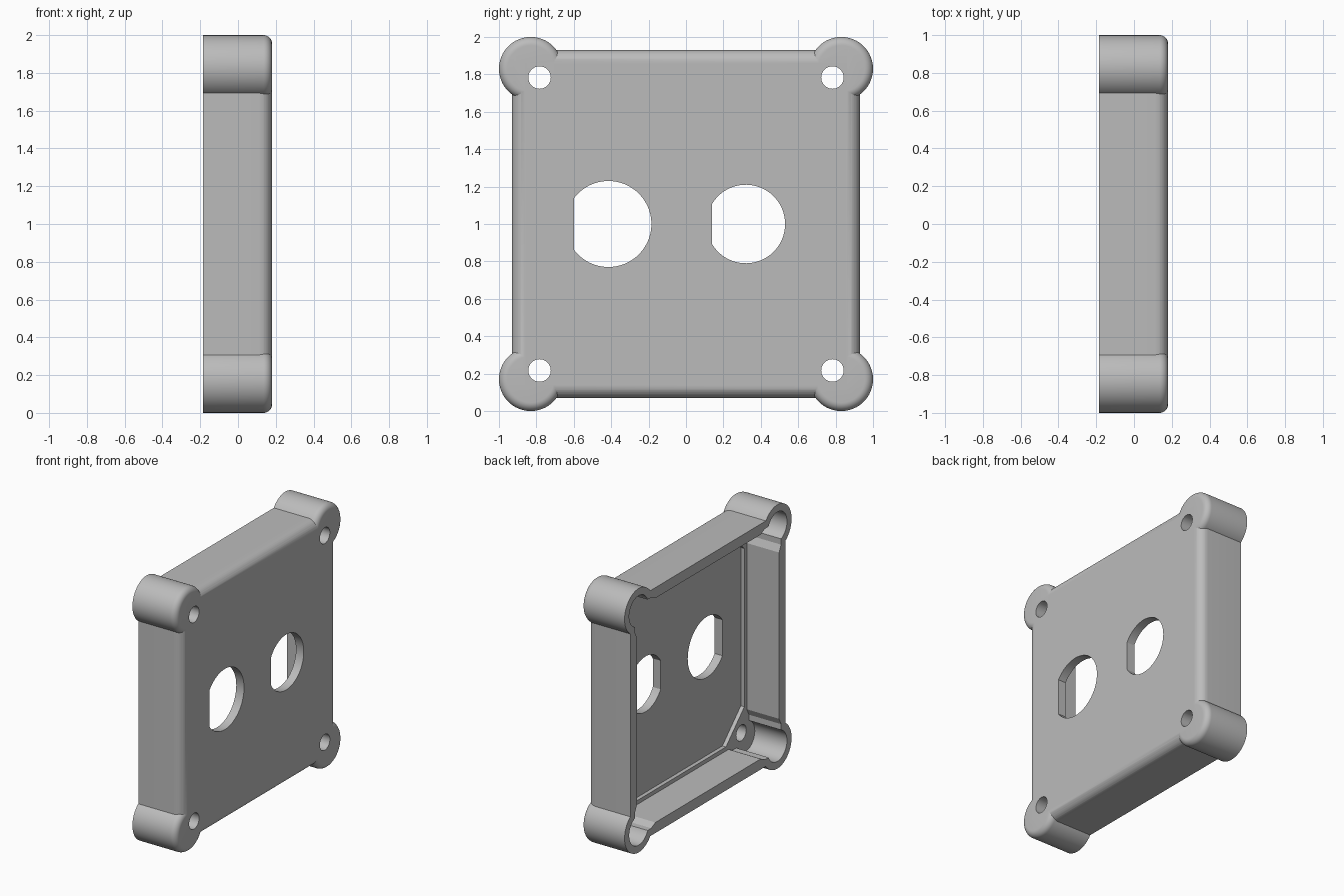
import bpy, bmesh, math

cube = bpy.data.objects.get("Cube")
if cube:
    bpy.data.objects.remove(cube, do_unlink=True)

BACK, FACE = -0.185, 0.18      # open rim and closed face along x
LEDGE, FLOOR = 0.085, 0.115    # inner levels
CORNER = 0.83                  # corner boss centres
SIGNS = [(a, b) for a in (-1, 1) for b in (-1, 1)]

grey = bpy.data.materials.new("plain grey")
grey.use_nodes = True
colour = (0.5, 0.5, 0.5, 1)
grey.diffuse_color = colour
grey.node_tree.nodes["Principled BSDF"].inputs["Base Color"].default_value = colour


def loft(name, rings):
    """Solid through rings of (y, z) points, each at its own x."""
    bm = bmesh.new()
    loops = [[bm.verts.new((x, y, z + 1)) for y, z in pts] for x, pts in rings]
    for a, b in zip(loops, loops[1:]):
        for i in range(len(a)):
            j = (i + 1) % len(a)
            bm.faces.new((a[i], a[j], b[j], b[i]))
    bm.faces.new(loops[0][::-1])
    bm.faces.new(loops[-1])
    bmesh.ops.recalc_face_normals(bm, faces=bm.faces)
    mesh = bpy.data.meshes.new(name)
    bm.to_mesh(mesh)
    bm.free()
    mesh.materials.append(grey)
    obj = bpy.data.objects.new(name, mesh)
    bpy.context.collection.objects.link(obj)
    return obj


def circle(y, z, r, n=64):
    return [(y + r * math.cos(2 * math.pi * i / n), z + r * math.sin(2 * math.pi * i / n))
            for i in range(n)]


def square(h):
    return [(-h, -h), (h, -h), (h, h), (-h, h)]


def flatted(y, r, flat):
    """Circle cut off by a straight edge at y = flat."""
    a = math.acos((flat - y) / r)
    return [(y + r * math.cos(t), r * math.sin(t))
            for t in (-a + 2 * a * i / 64 for i in range(65))]


def octagon(h, c):
    return [(-c, -h), (c, -h), (h, -c), (h, c), (c, h), (-c, h), (-h, c), (-h, -c)]


def rounded(outline, radius, steps=8):
    """Rings from the rim to the face, with a fillet around the face."""
    rings = [(BACK, outline(0))]
    for i in range(steps + 1):
        t = math.pi / 2 * i / steps
        rings.append((FACE - radius + radius * math.sin(t), outline(radius * (1 - math.cos(t)))))
    return rings


def combine(target, tool, operation):
    mod = target.modifiers.new("combine", "BOOLEAN")
    mod.operation, mod.solver, mod.object = operation, "EXACT", tool
    bpy.context.view_layer.objects.active = target
    bpy.ops.object.modifier_apply(modifier=mod.name)
    bpy.data.objects.remove(tool, do_unlink=True)


# Outer shell with round corner bosses
cover = loft("cover", rounded(lambda d: square(0.93 - d), 0.07))
for a, b in SIGNS:
    boss = loft("corner_boss", rounded(
        lambda d: circle(a * CORNER, b * CORNER, 0.17 - d), 0.045))
    combine(cover, boss, "UNION")

# Hollow inside: main cavity, wall thinning at the corners, round boss cavities
cavity = loft("cavity", [(BACK - 0.1, square(0.85)), (LEDGE, square(0.85))])
for a, b in SIGNS:
    relief = [(a * 0.5, b * 0.5), (a * 0.5, b * 0.85), (a * 0.63, b * 0.85),
              (a * 0.68, b * 0.875), (a * 0.875, b * 0.875), (a * 0.875, b * 0.68),
              (a * 0.85, b * 0.63), (a * 0.85, b * 0.5)]
    combine(cavity, loft("corner_relief", [(BACK - 0.1, relief), (LEDGE, relief)]), "UNION")
    bore = circle(a * CORNER, b * CORNER, 0.115)
    combine(cavity, loft("boss_cavity", [(BACK - 0.1, bore), (LEDGE, bore)]), "UNION")
combine(cover, cavity, "DIFFERENCE")

# Recessed floor, leaving a ledge and triangular corner pads
floor = octagon(0.82, 0.6)
combine(cover, loft("floor_recess", [(0, floor), (FLOOR, floor)]), "DIFFERENCE")

# Two flat-sided openings and four screw holes
holes = [flatted(-0.415, 0.23, -0.6), flatted(0.32, 0.21, 0.14)]
holes += [circle(a * 0.783, b * 0.783, 0.06, 40) for a, b in SIGNS]
for outline in holes:
    combine(cover, loft("hole", [(0, outline), (FACE + 0.1, outline)]), "DIFFERENCE")

# Smooth fillets and bores, sharp edges kept
bpy.ops.object.select_all(action="DESELECT")
cover.select_set(True)
bpy.context.view_layer.objects.active = cover
bpy.ops.object.shade_smooth_by_angle(angle=math.radians(25))
